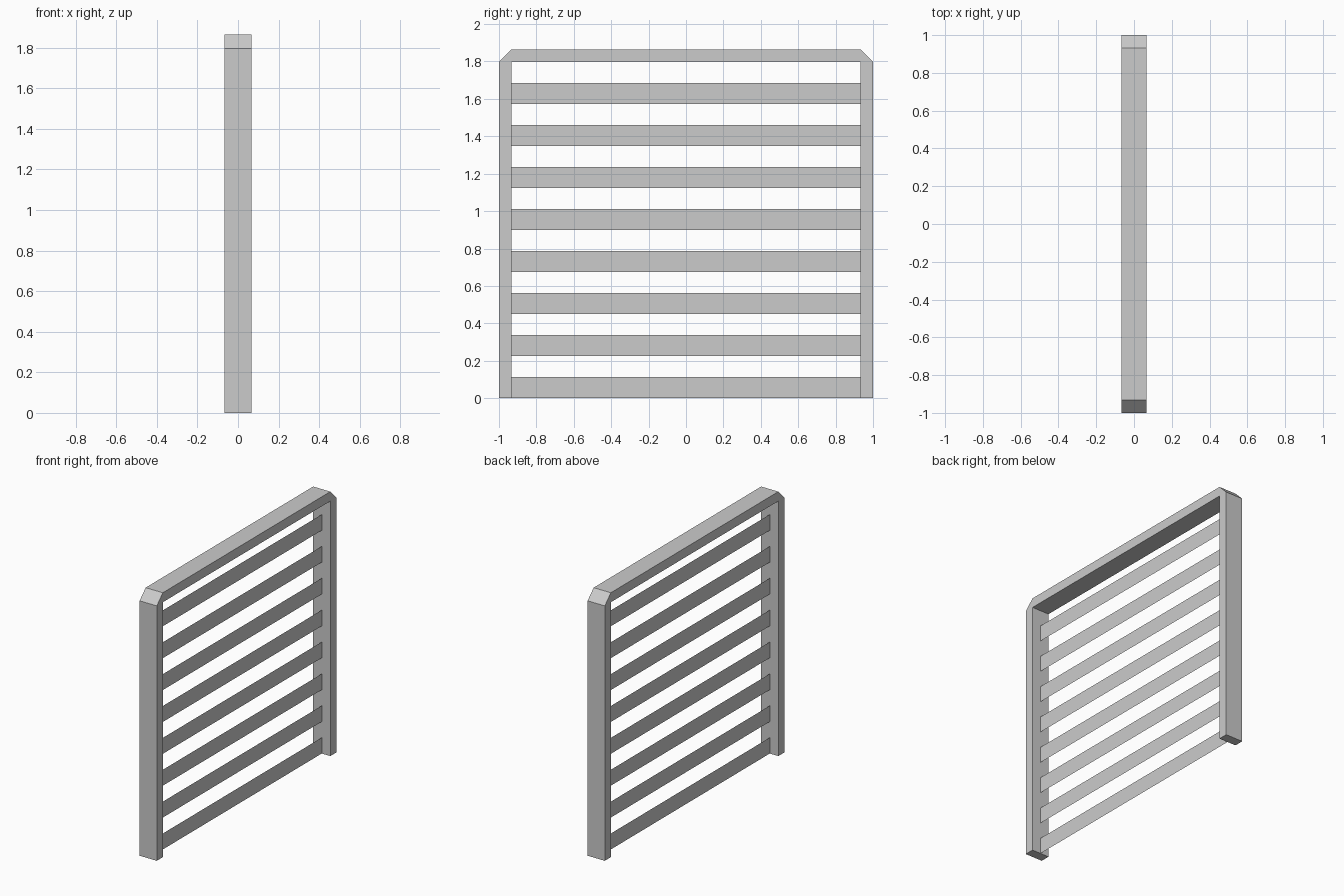
import bpy
import bmesh

if "Cube" in bpy.data.objects:
    bpy.data.objects.remove(bpy.data.objects["Cube"])

HALF_DEPTH = 0.067
INNER = 0.933
RAIL_Z = 1.797
TOP_Z = 1.864
SLATS = 8
PITCH = 0.2247
SLAT_H = 0.1123


def finish(name, bm):
    bmesh.ops.recalc_face_normals(bm, faces=bm.faces)
    mesh = bpy.data.meshes.new(name)
    bm.to_mesh(mesh)
    bm.free()
    obj = bpy.data.objects.new(name, mesh)
    bpy.context.collection.objects.link(obj)
    return obj


# Arch frame: two posts and a top rail with chamfered corners, extruded along x
outline = [(-1, 0), (-1, RAIL_Z), (-INNER, TOP_Z), (INNER, TOP_Z), (1, RAIL_Z), (1, 0),
           (INNER, 0), (INNER, RAIL_Z), (-INNER, RAIL_Z), (-INNER, 0)]
bm = bmesh.new()
face = bm.faces.new([bm.verts.new((-HALF_DEPTH, y, z)) for y, z in outline])
extruded = bmesh.ops.extrude_face_region(bm, geom=[face])["geom"]
bmesh.ops.translate(bm, vec=(2 * HALF_DEPTH, 0, 0),
                    verts=[v for v in extruded if isinstance(v, bmesh.types.BMVert)])
finish("frame", bm)

# Slats: single flat sheets in the middle of the frame
bm = bmesh.new()
corners = [(-INNER, 0), (INNER, 0), (INNER, SLAT_H), (-INNER, SLAT_H)]
bm.faces.new([bm.verts.new((0, y, z)) for y, z in corners])
slats = finish("slats", bm)
array = slats.modifiers.new("repeat_up", 'ARRAY')
array.count = SLATS
array.use_relative_offset = False
array.use_constant_offset = True
array.constant_offset_displace = (0, 0, PITCH)
